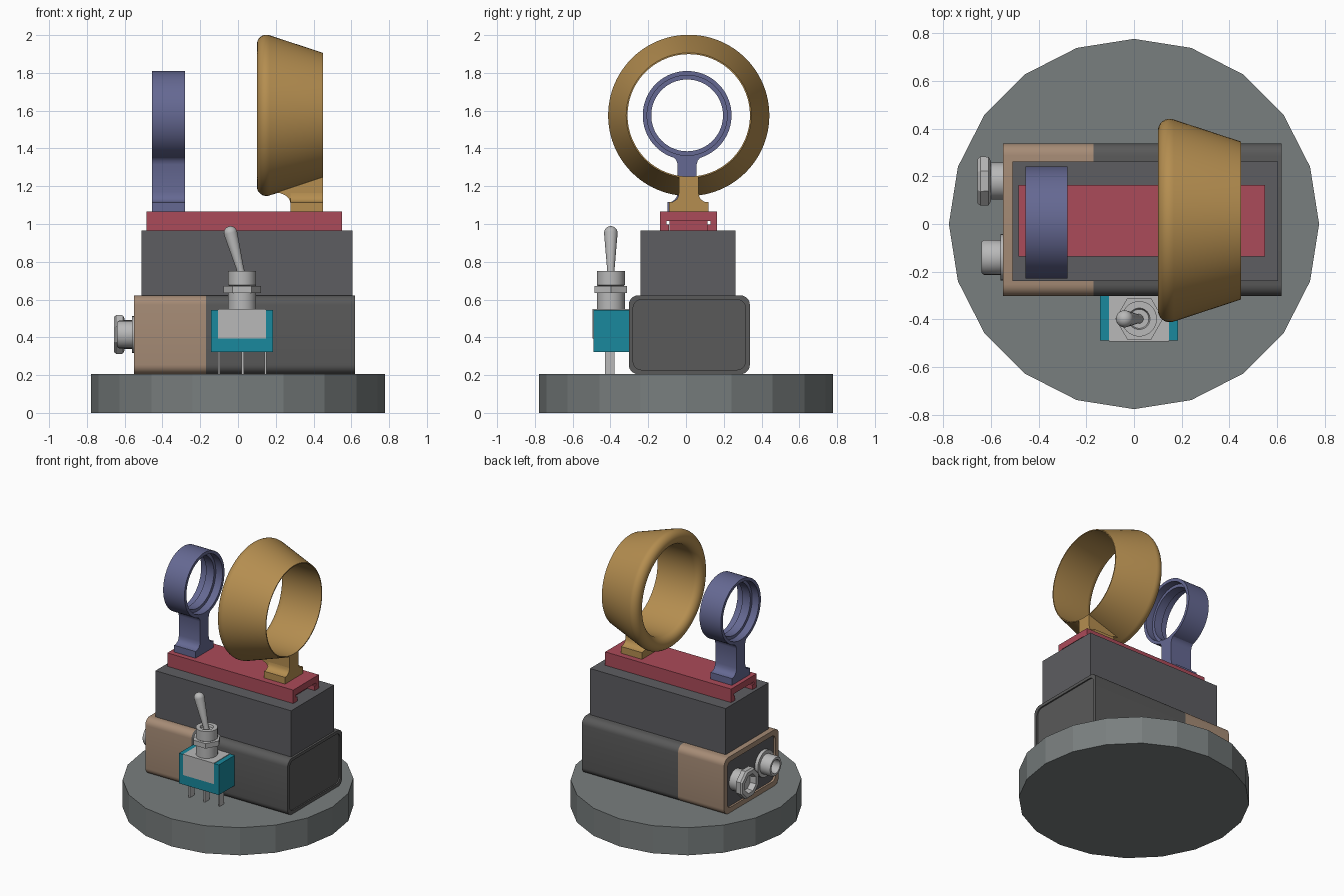
import bpy, bmesh, math
from mathutils import Vector, Matrix

if "Cube" in bpy.data.objects:
    bpy.data.objects.remove(bpy.data.objects["Cube"])

MATS = {}
COLORS = {
    "blue": (0.13, 0.14, 0.29), "gold": (0.46, 0.27, 0.08), "red": (0.41, 0.07, 0.10),
    "teal": (0.01, 0.25, 0.34), "copper": (0.38, 0.26, 0.18), "dark": (0.10, 0.10, 0.10),
    "slate": (0.11, 0.11, 0.12), "stone": (0.19, 0.21, 0.21), "metal": (0.48, 0.48, 0.48),
}


def material(name):
    if name not in MATS:
        MATS[name] = bpy.data.materials.new(name)
        MATS[name].diffuse_color = (*COLORS[name], 1)
    return MATS[name]


def loft(name, loops, color, caps=(True, True), closed=False, smooth=35):
    """Skin a row of equal-length point loops."""
    bm = bmesh.new()
    rings = [[bm.verts.new(p) for p in loop] for loop in loops]
    pairs = list(zip(rings, rings[1:]))
    if closed:
        pairs.append((rings[-1], rings[0]))
    for a, b in pairs:
        for i in range(len(a)):
            j = (i + 1) % len(a)
            bm.faces.new((a[i], a[j], b[j], b[i]))
    if not closed:
        if caps[0]:
            bm.faces.new(rings[0])
        if caps[1]:
            bm.faces.new(rings[-1])
    bmesh.ops.recalc_face_normals(bm, faces=bm.faces)
    me = bpy.data.meshes.new(name)
    bm.to_mesh(me)
    bm.free()
    if smooth:
        me.shade_smooth()
        me.set_sharp_from_angle(angle=math.radians(smooth))
    me.materials.append(material(color))
    ob = bpy.data.objects.new(name, me)
    bpy.context.collection.objects.link(ob)
    return ob


def lathe(name, profile, centre, axis, color, n=64, turn=0.0, **kw):
    """Revolve (distance along axis, radius) points around an axis."""
    rot = Vector((0, 0, 1)).rotation_difference(Vector(axis)).to_matrix()
    c = Vector(centre)
    ang = [turn + 2 * math.pi * i / n for i in range(n)]
    loops = [[c + rot @ Vector((r * math.cos(t), r * math.sin(t), a)) for t in ang]
             for a, r in profile]
    return loft(name, loops, color, **kw)


def prism_x(name, pts, x0, x1, color, **kw):
    return loft(name, [[(x, y, z) for y, z in pts] for x in (x0, x1)], color, **kw)


def box(name, x, y, z, color):
    return prism_x(name, [(y[0], z[0]), (y[1], z[0]), (y[1], z[1]), (y[0], z[1])],
                   x[0], x[1], color, smooth=0)


def rounded_rect(y0, y1, z0, z1, r, n=6):
    pts = []
    for k, (cy, cz) in enumerate([(y1 - r, z1 - r), (y0 + r, z1 - r),
                                  (y0 + r, z0 + r), (y1 - r, z0 + r)]):
        for i in range(n + 1):
            t = math.pi / 2 * (k + i / n)
            pts.append((cy + r * math.cos(t), cz + r * math.sin(t)))
    return pts


def mirrored(half, y0):
    """Close a right-hand (y, z) outline by mirroring it about y0."""
    return [(y0 + y, z) for y, z in half] + [(y0 - y, z) for y, z in reversed(half)]


# Faceted base disc
base = lathe("base", [(0, 0.777), (0.205, 0.777)], (0, 0, 0), (0, 0, 1), "stone", n=20, smooth=0)

# Battery: copper end, dark end, both with shallow recessed panels
outer = rounded_rect(-0.303, 0.338, 0.205, 0.622, 0.05)
inner = rounded_rect(-0.265, 0.30, 0.243, 0.584, 0.04)
inner2 = rounded_rect(-0.28, 0.315, 0.228, 0.60, 0.045)
at = lambda pts, x: [(x, y, z) for y, z in pts]
loft("battery_copper_end", [at(outer, -0.17), at(outer, -0.55), at(inner, -0.55),
                            at(inner, -0.52)], "copper", caps=(False, False))
loft("battery_body", [at(outer, -0.17), at(outer, 0.62), at(inner2, 0.62),
                      at(inner2, 0.61)], "dark")
prism_x("battery_end_panel", inner, -0.535, -0.2, "slate")

# Battery terminals
lathe("terminal_small", [(0, 0.097), (0.025, 0.097), (0.025, 0.073), (0.095, 0.073),
                         (0.105, 0.066), (0.105, 0.05), (0.045, 0.045)],
      (-0.535, -0.14, 0.415), (-1, 0, 0), "metal", n=32)
lathe("terminal_large_neck", [(0, 0.078), (0.075, 0.078)],
      (-0.535, 0.18, 0.415), (-1, 0, 0), "metal", n=32)
lathe("terminal_large_socket", [(0.065, 0.09), (0.075, 0.11), (0.11, 0.112), (0.122, 0.1),
                                (0.122, 0.07), (0.08, 0.06)],
      (-0.535, 0.18, 0.415), (-1, 0, 0), "metal", n=8, turn=math.pi / 8, smooth=0)

# Middle block
box("middle_block", (-0.51, 0.605), (-0.24, 0.263), (0.62, 0.965), "slate")

# Slotted mounting rail
rail = mirrored([(0.10, 0.965), (0.15, 0.965), (0.15, 1.065)], 0.013)
rail = [(0.013 + y, z) for y, z in [(0.102, 0.965), (0.15, 0.965), (0.15, 1.065), (-0.15, 1.065),
                                    (-0.15, 0.965), (-0.102, 0.965), (-0.102, 0.998),
                                    (-0.116, 0.998), (-0.116, 1.017), (0.116, 1.017),
                                    (0.116, 0.998), (0.102, 0.998)]]
prism_x("rail", rail, -0.485, 0.55, "red", smooth=0)
box("rail_core", (-0.42, 0.49), (-0.088, 0.114), (0.965, 1.02), "red")

# Small ring with an inner lip, on a flared post
ZC = 1.575
lathe("small_ring", [(-0.455, 0.235), (-0.28, 0.235), (-0.28, 0.212), (-0.335, 0.212),
                     (-0.335, 0.19), (-0.40, 0.19), (-0.40, 0.212), (-0.455, 0.212)],
      (0, 0.006, ZC), (1, 0, 0), "blue", n=72, closed=True)
foot = [(0.105, 1.06), (0.105, 1.115), (0.082, 1.118), (0.064, 1.13), (0.054, 1.148), (0.05, 1.17)]
prism_x("small_ring_post",
        mirrored(foot + [(0.05, 1.315), (0.056, 1.335), (0.068, 1.35), (0.085, 1.36)], 0.006),
        -0.455, -0.28, "blue")

# Large conical ring with a rounded rim
rim = [(0.15 + 0.05 * math.cos(t), 0.376 + 0.051 * math.sin(t))
       for t in [math.radians(70 + 200 * i / 14) for i in range(15)]]
lathe("large_ring", [(0.45, 0.331)] + rim + [(0.45, 0.324)],
      (0, 0.0145, ZC), (1, 0, 0), "gold", n=96, closed=True)
prism_x("large_ring_foot", mirrored(foot[:5] + [(0.052, 1.17)], 0.0145), 0.278, 0.45, "gold")
web = [(0.45, 1.07), (0.45, 1.249), (0.32, 1.215), (0.18, 1.165), (0.225, 1.163),
       (0.255, 1.15), (0.272, 1.13), (0.278, 1.11), (0.278, 1.07)]
loft("large_ring_web", [[(x, y, z) for x, z in web] for y in (-0.038, 0.067)], "gold")

# Toggle switch: housing, metal cover, pins
SX, SY = 0.022, -0.398
box("switch_housing", (-0.143, 0.185), (-0.49, -0.303), (0.322, 0.546), "teal")
box("switch_cover", (-0.105, 0.147), (-0.494, -0.301), (0.395, 0.55), "metal")
for i, x in enumerate((-0.1, 0.025, 0.145)):
    box(f"switch_pin_{i + 1}", (x - 0.006, x + 0.006), (-0.43, -0.378), (0.2, 0.33), "metal")

# Threaded collar, hex nut and lever
lathe("switch_collar", [(0.54, 0.074), (0.66, 0.074), (0.664, 0.068), (0.672, 0.068),
                        (0.676, 0.074), (0.75, 0.074), (0.75, 0.045), (0.735, 0.04)],
      (SX, SY, 0), (0, 0, 1), "metal", n=40)
lathe("switch_nut", [(0.635, 0.1), (0.672, 0.1)], (SX, SY, 0), (0, 0, 1), "metal", n=6, smooth=0)
tip = [(0.215 + 0.036 * math.sin(t), 0.036 * math.cos(t))
       for t in [math.radians(85 * i / 8) for i in range(9)]]
lathe("switch_lever", [(-0.02, 0.02), (0.02, 0.02)] + tip,
      (0.016, SY, 0.745), Vector((-0.057, 0, 0.213)).normalized(), "metal", n=32)

for m in bpy.data.materials:
    if m.users and not m.is_grease_pencil:
        m.use_nodes = True
        m.node_tree.nodes["Principled BSDF"].inputs["Base Color"].default_value = m.diffuse_color
